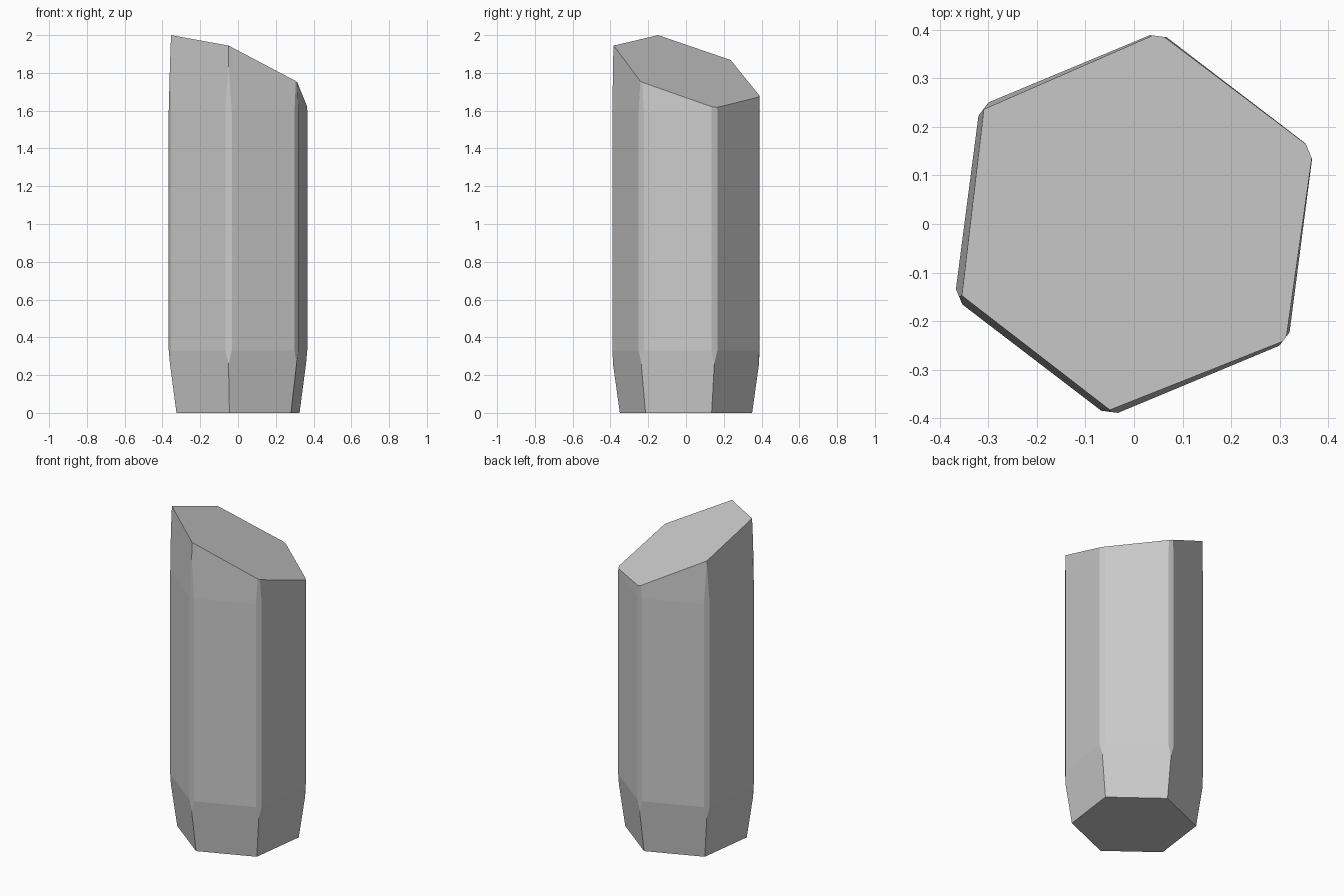
import bpy, bmesh, math
from mathutils import Vector

if "Cube" in bpy.data.objects:
    bpy.data.objects.remove(bpy.data.objects["Cube"])

TWIST = math.radians(22.6)      # heading of the first corner
RINGS = [(0.353, 0.0), (0.40, 0.33), (0.40, 1.6), (0.378, 2.15)]   # radius, height
CHAMFER = 0.39                  # distance of corner chamfers from the axis


def direction(i):
    a = TWIST + i * math.pi / 3
    return Vector((math.cos(a), math.sin(a), 0))


def slice_off(bm, point, normal):
    """Cut away everything beyond a plane and cap the opening."""
    geom = bm.verts[:] + bm.edges[:] + bm.faces[:]
    cut = bmesh.ops.bisect_plane(bm, geom=geom, plane_co=point, plane_no=normal,
                                 clear_outer=True)["geom_cut"]
    edges = [e for e in cut if isinstance(e, bmesh.types.BMEdge)]
    bmesh.ops.contextual_create(bm, geom=edges)


# Six-sided column with a tapered foot and slightly tapered head
bm = bmesh.new()
rings = [[bm.verts.new(direction(i) * r + Vector((0, 0, z))) for i in range(6)]
         for r, z in RINGS]
for low, high in zip(rings, rings[1:]):
    for i in range(6):
        j = (i + 1) % 6
        bm.faces.new((low[i], low[j], high[j], high[i]))
bm.faces.new(rings[0][::-1])
bm.faces.new(rings[-1])

# Narrow chamfers along the corners
for i in range(6):
    slice_off(bm, direction(i) * CHAMFER, direction(i))

# Slanted top
slice_off(bm, Vector((0, 0, 1.811)), Vector((0.41, 0.295, 1)).normalized())

bmesh.ops.remove_doubles(bm, verts=bm.verts[:], dist=1e-5)
bmesh.ops.recalc_face_normals(bm, faces=bm.faces[:])
mesh = bpy.data.meshes.new("crystal_column")
bm.to_mesh(mesh)
bm.free()

grey = bpy.data.materials.new("plain grey")
grey.diffuse_color = (0.6, 0.6, 0.6, 1)
grey.use_nodes = True
grey.node_tree.nodes["Principled BSDF"].inputs["Base Color"].default_value = grey.diffuse_color
mesh.materials.append(grey)
bpy.context.collection.objects.link(bpy.data.objects.new("crystal_column", mesh))
